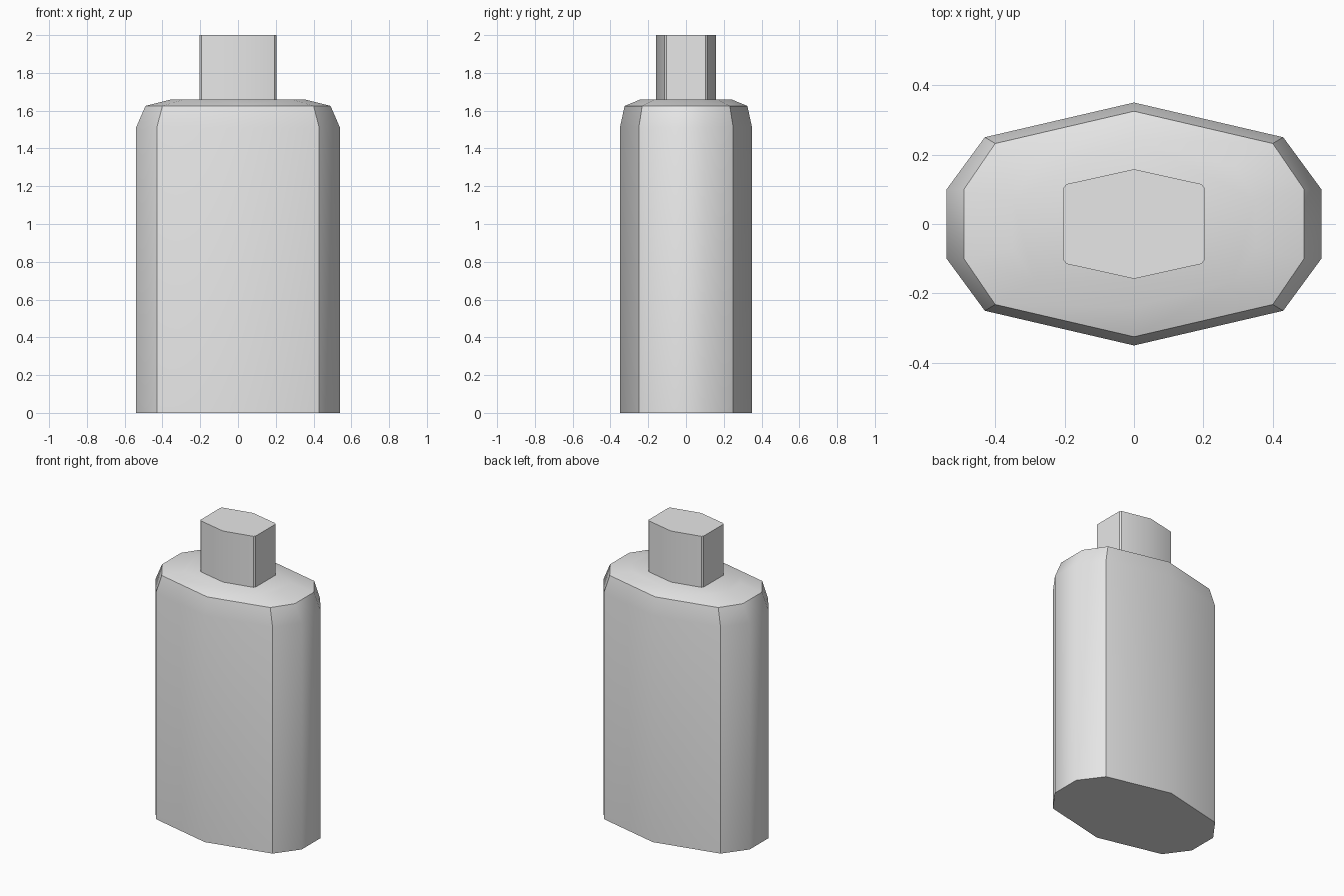
import bpy
import bmesh
import math

cube = bpy.data.objects.get("Cube")
if cube:
    bpy.data.objects.remove(cube, do_unlink=True)

# Single plain grey
grey = bpy.data.materials.new("plain_grey")
grey.use_nodes = True
grey.diffuse_color = (0.8, 0.8, 0.8, 1)
grey.node_tree.nodes["Principled BSDF"].inputs["Base Color"].default_value = (0.8, 0.8, 0.8, 1)


def outline(side, corner, ridge):
    """Mirror a quarter profile into a closed ten-sided outline."""
    (sx, sy), (cx, cy) = side, corner
    half = [(sx, -sy), (sx, sy), (cx, cy), (0, ridge), (-cx, cy)]
    return half + [(-x, -y) for x, y in half]


def loft(name, sections):
    """Bridge (height, outline) sections and cap both ends."""
    bm = bmesh.new()
    rings = [[bm.verts.new((x, y, z)) for x, y in ring] for z, ring in sections]
    for low, high in zip(rings, rings[1:]):
        for i in range(len(low)):
            j = (i + 1) % len(low)
            bm.faces.new((low[i], low[j], high[j], high[i]))
    bm.faces.new(rings[0][::-1])
    bm.faces.new(rings[-1])
    bmesh.ops.recalc_face_normals(bm, faces=bm.faces)
    mesh = bpy.data.meshes.new(name)
    bm.to_mesh(mesh)
    bm.free()
    mesh.materials.append(grey)
    obj = bpy.data.objects.new(name, mesh)
    bpy.context.collection.objects.link(obj)
    bpy.ops.object.select_all(action="DESELECT")
    obj.select_set(True)
    bpy.context.view_layer.objects.active = obj
    bpy.ops.object.shade_smooth_by_angle(angle=math.radians(38))
    return obj


# Bottle body with tapered shoulder
wall = outline((0.54, 0.1), (0.43, 0.25), 0.35)
shoulder = outline((0.49, 0.1), (0.4, 0.232), 0.325)
crown = outline((0.35, 0.07), (0.285, 0.167), 0.24)
loft("bottle_body", [(0, wall), (1.51, wall), (1.625, shoulder), (1.66, crown)])

# Hexagonal cap with small clipped corners
cap = outline((0.203, 0.104), (0.194, 0.115), 0.158)
loft("bottle_cap", [(1.65, cap), (2, cap)])
